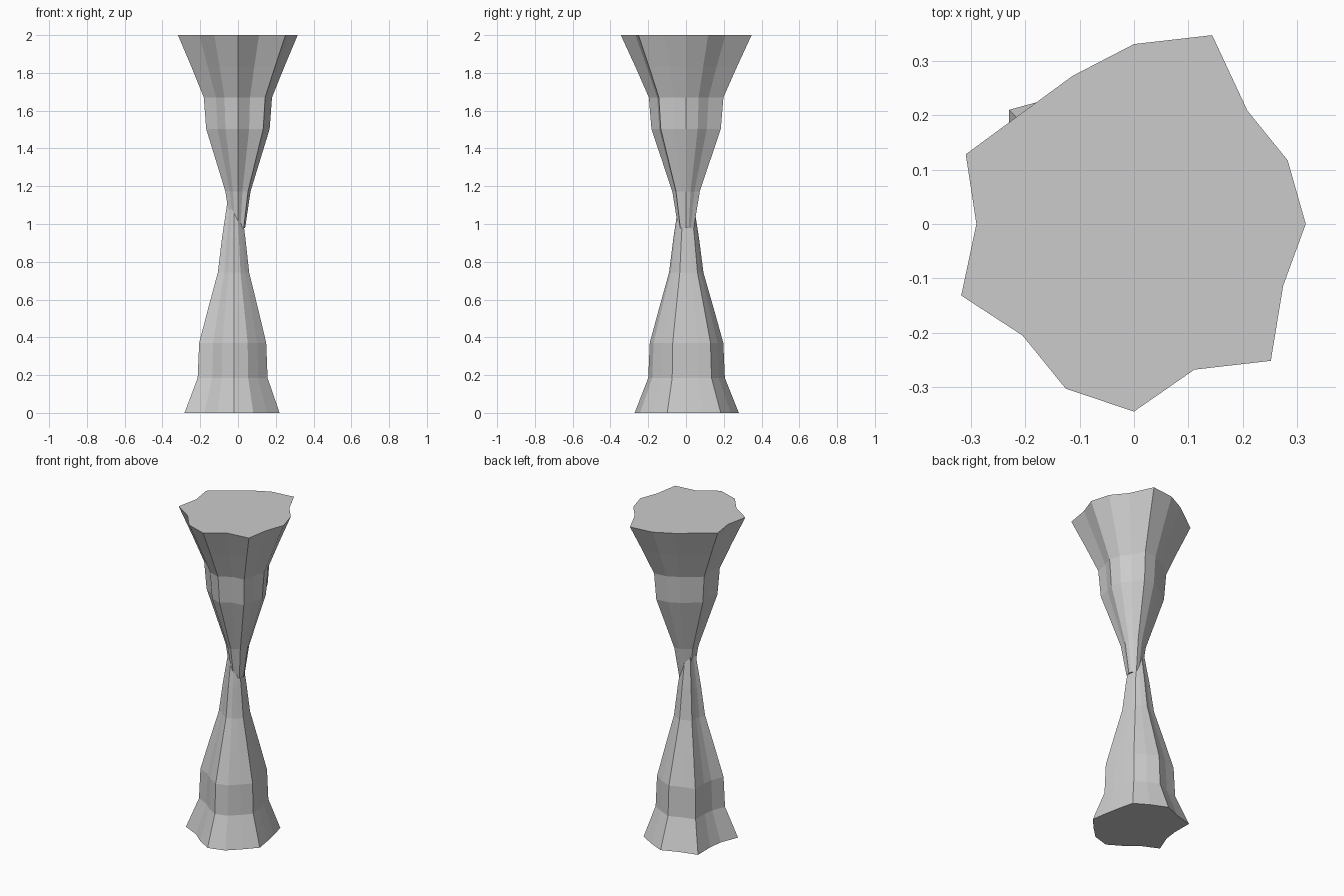
import bpy, bmesh
from math import cos, sin, tau

if "Cube" in bpy.data.objects:
    bpy.data.objects.remove(bpy.data.objects["Cube"])


def ribbed_spire(name, centre, radii, profile):
    """Stack scaled copies of one irregular outline: profile = (z, scale)."""
    bm = bmesh.new()
    n = len(radii)
    rings = [[bm.verts.new((centre[0] + r * s * cos(tau * i / n),
                            centre[1] + r * s * sin(tau * i / n), z))
              for i, r in enumerate(radii)] for z, s in profile]
    for a, b in zip(rings, rings[1:]):
        for i in range(n):
            j = (i + 1) % n
            bm.faces.new((a[i], a[j], b[j], b[i]))
    bm.faces.new(rings[0][::-1])
    bm.faces.new(rings[-1])
    bmesh.ops.recalc_face_normals(bm, faces=bm.faces)
    mesh = bpy.data.meshes.new(name)
    bm.to_mesh(mesh)
    bm.free()
    obj = bpy.data.objects.new(name, mesh)
    bpy.context.collection.objects.link(obj)
    return obj


# Rock spire rising from the floor
ribbed_spire(
    "stalagmite", (-0.02, 0),
    [.225, .225, .26, .255, .28, .26, .297, .226,
     .22, .285, .225, .235, .272, .263, .245, .26],
    [(0, 1), (.185, .735), (.371, .705), (.557, .52),
     (.743, .33), (.928, .245), (1.114, .14)])

# Rock spire hanging from the ceiling
ribbed_spire(
    "stalactite", (0, 0),
    [.316, .306, .295, .376, .331, .295, .29, .335,
     .29, .344, .29, .328, .345, .29, .356, .297],
    [(.98, .12), (1.172, .21), (1.338, .37), (1.503, .53),
     (1.67, .57), (1.835, .78), (2, 1)])
